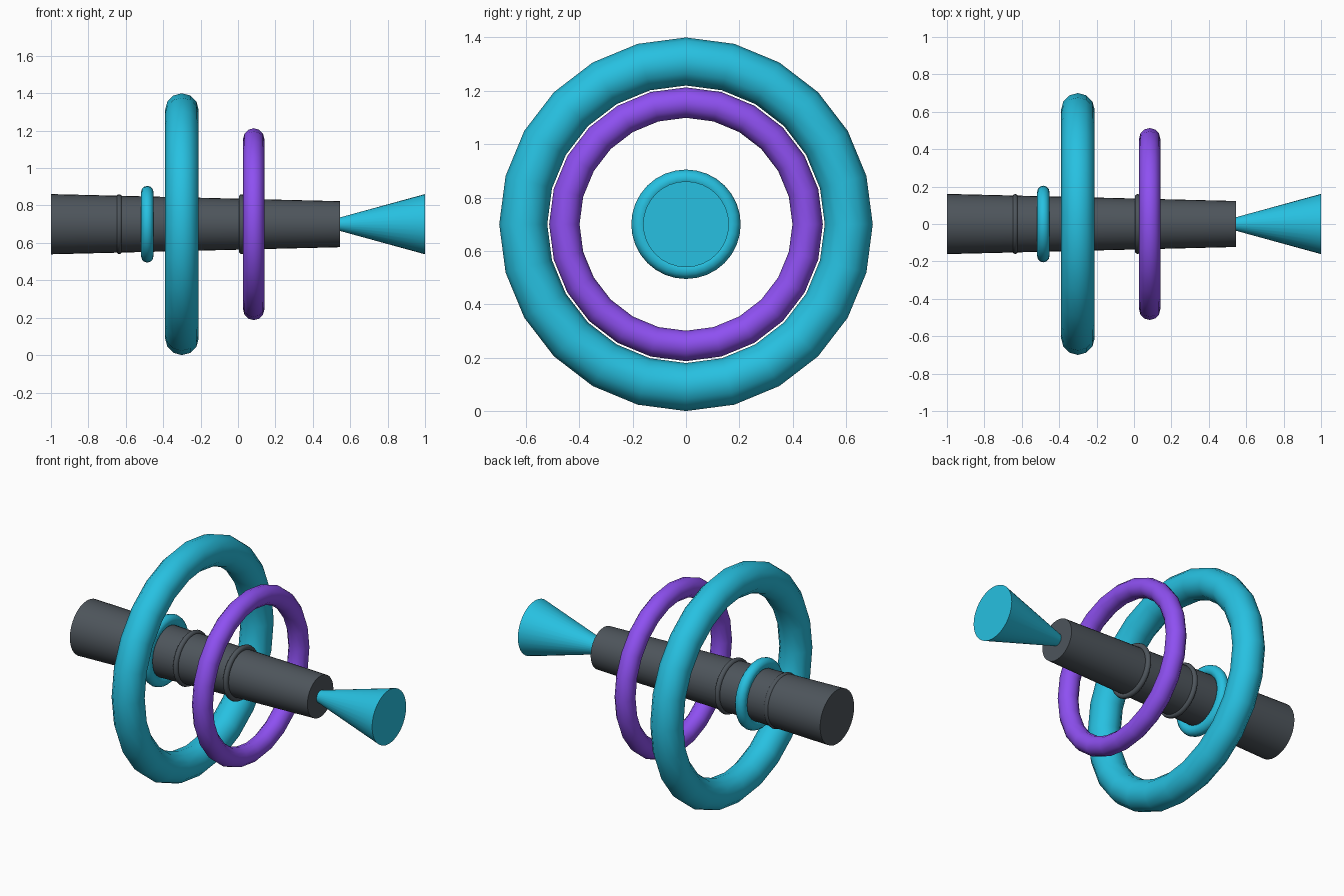
import bpy, math

if "Cube" in bpy.data.objects:
    bpy.data.objects.remove(bpy.data.objects["Cube"])

AXIS_Z = 0.70  # height of the shared x axis


def material(name, rgb):
    m = bpy.data.materials.new(name)
    m.diffuse_color = (*rgb, 1)
    m.use_nodes = True
    m.node_tree.nodes["Principled BSDF"].inputs["Base Color"].default_value = m.diffuse_color
    return m


CYAN = material("cyan", (0.02, 0.53, 0.75))
PURPLE = material("purple", (0.27, 0.08, 0.88))
SLATE = material("slate", (0.075, 0.09, 0.105))


def finish(name, mat):
    ob = bpy.context.object
    ob.name = name
    ob.data.materials.append(mat)
    bpy.ops.object.transform_apply(location=False, rotation=True, scale=True)
    bpy.ops.object.shade_smooth_by_angle(angle=math.radians(40))
    return ob


def ring(name, x, major, minor, mat, sides=24, section=12):
    bpy.ops.mesh.primitive_torus_add(
        major_segments=sides, minor_segments=section,
        major_radius=major, minor_radius=minor,
        location=(x, 0, AXIS_Z), rotation=(0, math.pi / 2, 0))
    return finish(name, mat)


def tapered(name, x0, r0, x1, r1, mat):
    bpy.ops.mesh.primitive_cone_add(
        vertices=32, radius1=r0, radius2=r1, depth=x1 - x0,
        location=((x0 + x1) / 2, 0, AXIS_Z), rotation=(0, math.pi / 2, 0))
    return finish(name, mat)


# Main barrel and flared nozzle
tapered("barrel", -1.0, 0.161, 0.545, 0.123, SLATE)
tapered("nozzle", 0.545, 0.036, 1.0, 0.161, CYAN)

# Thin bands around the barrel
for i, x in enumerate((-0.635, -0.31, 0.02)):
    ring(f"barrel_band_{i + 1}", x, 0.144, 0.016, SLATE, 32, 10)

# Collar and the two floating rings
ring("collar", -0.485, 0.172, 0.033, CYAN, 32)
ring("large_ring", -0.30, 0.61, 0.09, CYAN)
ring("small_ring", 0.084, 0.456, 0.057, PURPLE)
